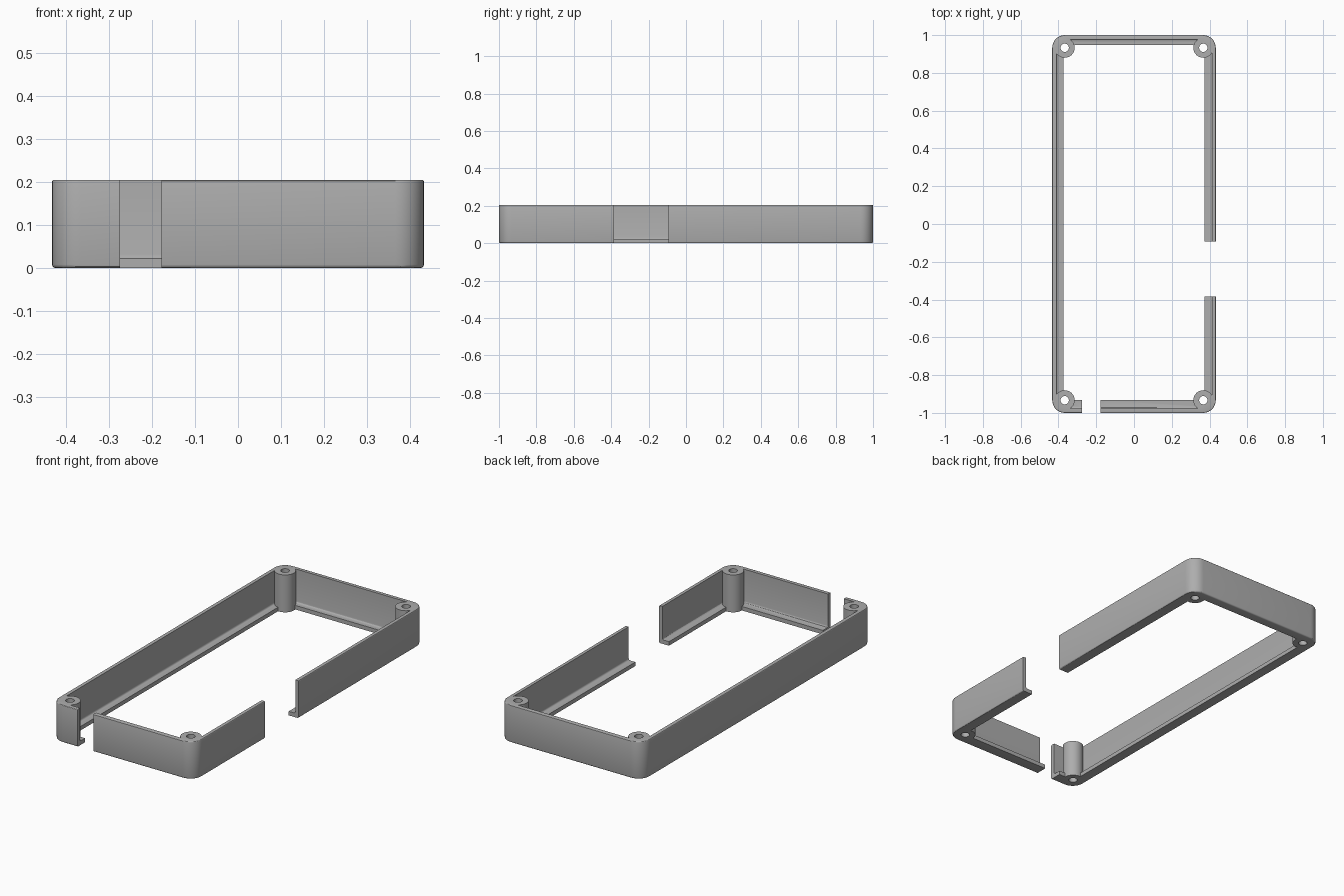
import bpy
import bmesh
from math import cos, sin, pi
from mathutils import Vector

TOP = 0.205
POST_X, POST_Y = 0.367, 0.933

cube = bpy.data.objects.get("Cube")
if cube:
    bpy.data.objects.remove(cube, do_unlink=True)

grey = bpy.data.materials.new("plain grey")
grey.use_nodes = True
colour = (0.42, 0.42, 0.42, 1)
grey.diffuse_color = colour
grey.node_tree.nodes["Principled BSDF"].inputs["Base Color"].default_value = colour


def prism(name, x0, x1, y0, y1, z0, z1, radius, round_low=0, round_high=0, steps=8):
    """Upright block with rounded corners and optionally rounded rims."""
    corners = [(x1 - radius, y1 - radius), (x0 + radius, y1 - radius),
               (x0 + radius, y0 + radius), (x1 - radius, y0 + radius)]
    bm = bmesh.new()
    ring = []
    for i, (cx, cy) in enumerate(corners):
        for k in range(steps + 1):
            a = pi / 2 * (i + k / steps)
            ring.append(bm.verts.new((cx + radius * cos(a), cy + radius * sin(a), z0)))
    bmesh.ops.remove_doubles(bm, verts=ring, dist=0.0001)
    base = bm.faces.new(list(bm.verts))
    new = bmesh.ops.extrude_face_region(bm, geom=[base])["geom"]
    bmesh.ops.translate(bm, vec=Vector((0, 0, z1 - z0)),
                        verts=[g for g in new if isinstance(g, bmesh.types.BMVert)])
    for z, size in ((z0, round_low), (z1, round_high)):
        if size:
            rim = [e for e in bm.edges if all(abs(v.co.z - z) < 0.0001 for v in e.verts)]
            bmesh.ops.bevel(bm, geom=rim, offset=size, segments=3, profile=0.5, affect='EDGES')
    bmesh.ops.recalc_face_normals(bm, faces=bm.faces)
    mesh = bpy.data.meshes.new(name)
    bm.to_mesh(mesh)
    bm.free()
    obj = bpy.data.objects.new(name, mesh)
    bpy.context.collection.objects.link(obj)
    return obj


def cylinder(name, x, y, z0, z1, r):
    return prism(name, x - r, x + r, y - r, y + r, z0, z1, r)


def cut(target, cutter):
    """Subtract the cutter, then discard it."""
    cutter.hide_render = True
    mod = target.modifiers.new("cut", 'BOOLEAN')
    mod.operation = 'DIFFERENCE'
    mod.solver = 'EXACT'
    mod.object = cutter
    bpy.context.view_layer.update()
    graph = bpy.context.evaluated_depsgraph_get()
    mesh = bpy.data.meshes.new_from_object(target.evaluated_get(graph))
    target.modifiers.clear()
    target.data = mesh
    bpy.data.objects.remove(cutter, do_unlink=True)


post_places = [(sx * POST_X, sy * POST_Y) for sx in (-1, 1) for sy in (-1, 1)]

# Outer shell with softened rims
frame = prism("frame", -0.433, 0.433, -1, 1, 0, TOP, 0.067, 0.008, 0.004)

# Room above the ledge, then the opening inside the ledge; both leave the posts
room = prism("room_cutter", -0.411, 0.413, -0.977, 0.978, 0.022, 0.3, 0.047, 0.009)
opening = prism("opening_cutter", -0.373, 0.373, -0.933, 0.947, -0.1, 0.1, 0.01)
for cutter in (room, opening):
    for x, y in post_places:
        cut(cutter, cylinder("post_shape", x, y, -0.2, 0.4, 0.053))
    cut(frame, cutter)

# Screw holes through the posts
for x, y in post_places:
    cut(frame, cylinder("hole_cutter", x, y, -0.1, 0.3, 0.022))

# Gaps in the front and left walls
cut(frame, prism("front_gap_cutter", -0.275, -0.178, -1.1, -0.85, -0.1, 0.3, 0.002, steps=1))
cut(frame, prism("side_gap_cutter", 0.3, 0.5, -0.385, -0.093, -0.1, 0.3, 0.002, steps=1))

frame.data.materials.clear()
frame.data.materials.append(grey)
for face in frame.data.polygons:
    face.material_index = 0

bpy.ops.object.select_all(action='DESELECT')
frame.select_set(True)
bpy.context.view_layer.objects.active = frame
bpy.ops.object.shade_smooth_by_angle(angle=pi / 6)
